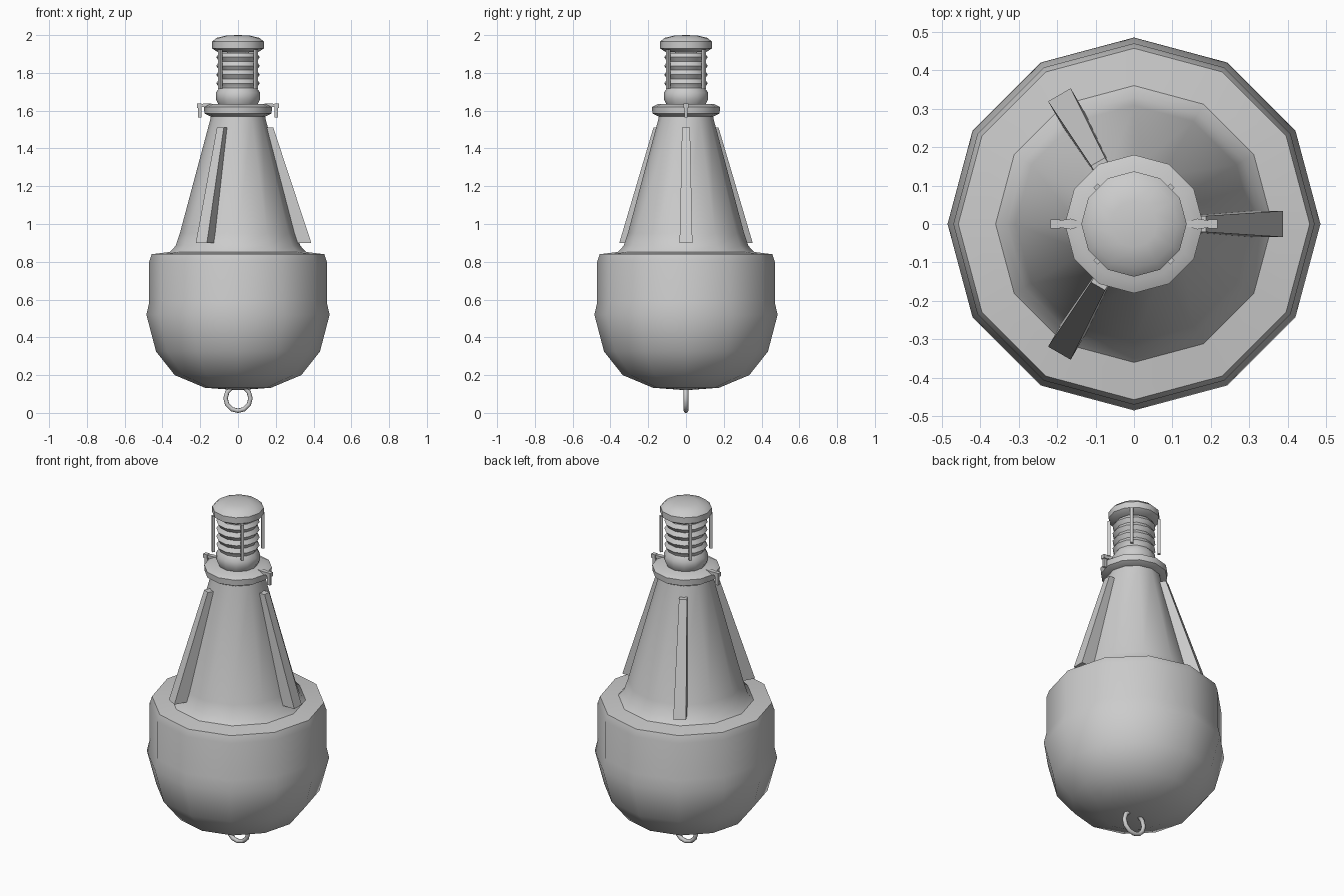
import bpy, bmesh, math
from math import sin, cos, pi, radians
from mathutils import Matrix, Vector

if "Cube" in bpy.data.objects:
    bpy.data.objects.remove(bpy.data.objects["Cube"])


def add_object(name, bm, angle=40):
    bmesh.ops.recalc_face_normals(bm, faces=bm.faces)
    me = bpy.data.meshes.new(name)
    bm.to_mesh(me)
    bm.free()
    ob = bpy.data.objects.new(name, me)
    bpy.context.collection.objects.link(ob)
    if angle:
        bpy.ops.object.select_all(action='DESELECT')
        ob.select_set(True)
        bpy.context.view_layer.objects.active = ob
        bpy.ops.object.shade_smooth_by_angle(angle=radians(angle))
    return ob


def lathe(name, profile, sides=12, angle=40):
    """Revolve (radius, z) points around z; zero radius makes a pole."""
    bm = bmesh.new()
    rings = []
    for r, z in profile:
        n = 1 if r == 0 else sides
        rings.append([bm.verts.new((r * cos(2 * pi * i / sides),
                                    r * sin(2 * pi * i / sides), z)) for i in range(n)])
    for a, b in zip(rings, rings[1:]):
        for i in range(sides):
            j = (i + 1) % sides
            quad = [a[i % len(a)], a[j % len(a)], b[j % len(b)], b[i % len(b)]]
            bm.faces.new(list(dict.fromkeys(quad)))
    return add_object(name, bm, angle)


def loft(name, sections, turn=0):
    """Box-like solid through successive four-point sections, turned about z."""
    bm = bmesh.new()
    rot = Matrix.Rotation(turn, 4, 'Z')
    loops = [[bm.verts.new(rot @ Vector(p)) for p in s] for s in sections]
    for a, b in zip(loops, loops[1:]):
        for i in range(4):
            j = (i + 1) % 4
            bm.faces.new((a[i], a[j], b[j], b[i]))
    bm.faces.new(loops[0])
    bm.faces.new(loops[-1])
    return add_object(name, bm, 0)


def z_section(x0, x1, w, z):
    return [(x0, -w, z), (x1, -w, z), (x1, w, z), (x0, w, z)]


def x_section(x, w, z0, z1):
    return [(x, -w, z0), (x, w, z0), (x, w, z1), (x, -w, z1)]


# Float hull with conical tower
lathe("hull", [(0, .12), (.175, .133), (.335, .2), (.434, .325), (.485, .52),
               (.47, .585), (.47, .80), (.457, .84), (.36, .852), (.33, .885),
               (.308, .95), (.145, 1.56), (.14, 1.60), (0, 1.60)])

# Collar at the tower top
lathe("collar", [(0, 1.57), (.148, 1.57), (.178, 1.586), (.18, 1.62),
                 (.15, 1.634), (0, 1.638)])

# Lantern base, ribbed lens and cap
lathe("lantern_base", [(0, 1.635), (.105, 1.635), (.117, 1.66), (.117, 1.695),
                       (.1, 1.72), (0, 1.72)])
ribs = [(0, 1.71), (.1, 1.715)]
for i in range(4):
    z = 1.722 + i * .046
    ribs += [(.1, z), (.115, z + .023)]
lathe("lens", ribs + [(.1, 1.905), (0, 1.915)])
lathe("lantern_cap", [(0, 1.908), (.11, 1.912), (.137, 1.93), (.137, 1.965),
                      (.115, 1.985), (.06, 1.998), (0, 2.0)])

# Guard rods around the lens
for i in range(4):
    loft(f"guard_rod_{i + 1}", [z_section(.125, .141, .008, 1.715),
                                z_section(.125, .141, .008, 1.925)], pi / 4 + i * pi / 2)

# Three tapered fins on the tower
for i in range(3):
    loft(f"fin_{i + 1}", [z_section(.30, .388, .034, .90),
                          z_section(.14, .187, .021, 1.51)], i * 2 * pi / 3)

# Side brackets with hanging lugs
for i, side in enumerate(("right", "left")):
    loft(f"bracket_{side}", [x_section(.13, .004, 1.622, 1.636),
                             x_section(.165, .014, 1.62, 1.638),
                             x_section(.195, .009, 1.62, 1.636)], i * pi)
    loft(f"bracket_head_{side}", [x_section(.192, .012, 1.615, 1.638),
                                  x_section(.217, .012, 1.615, 1.638)], i * pi)
    loft(f"lug_{side}", [z_section(.193, .213, .007, 1.565),
                         z_section(.193, .213, .007, 1.62)], i * pi)

# Mooring ring under the hull
bpy.ops.mesh.primitive_torus_add(major_segments=12, minor_segments=8, major_radius=.066,
                                 minor_radius=.012, location=(0, 0, .077),
                                 rotation=(pi / 2, 0, 0))
bpy.context.object.name = "mooring_ring"
bpy.ops.object.shade_smooth()
